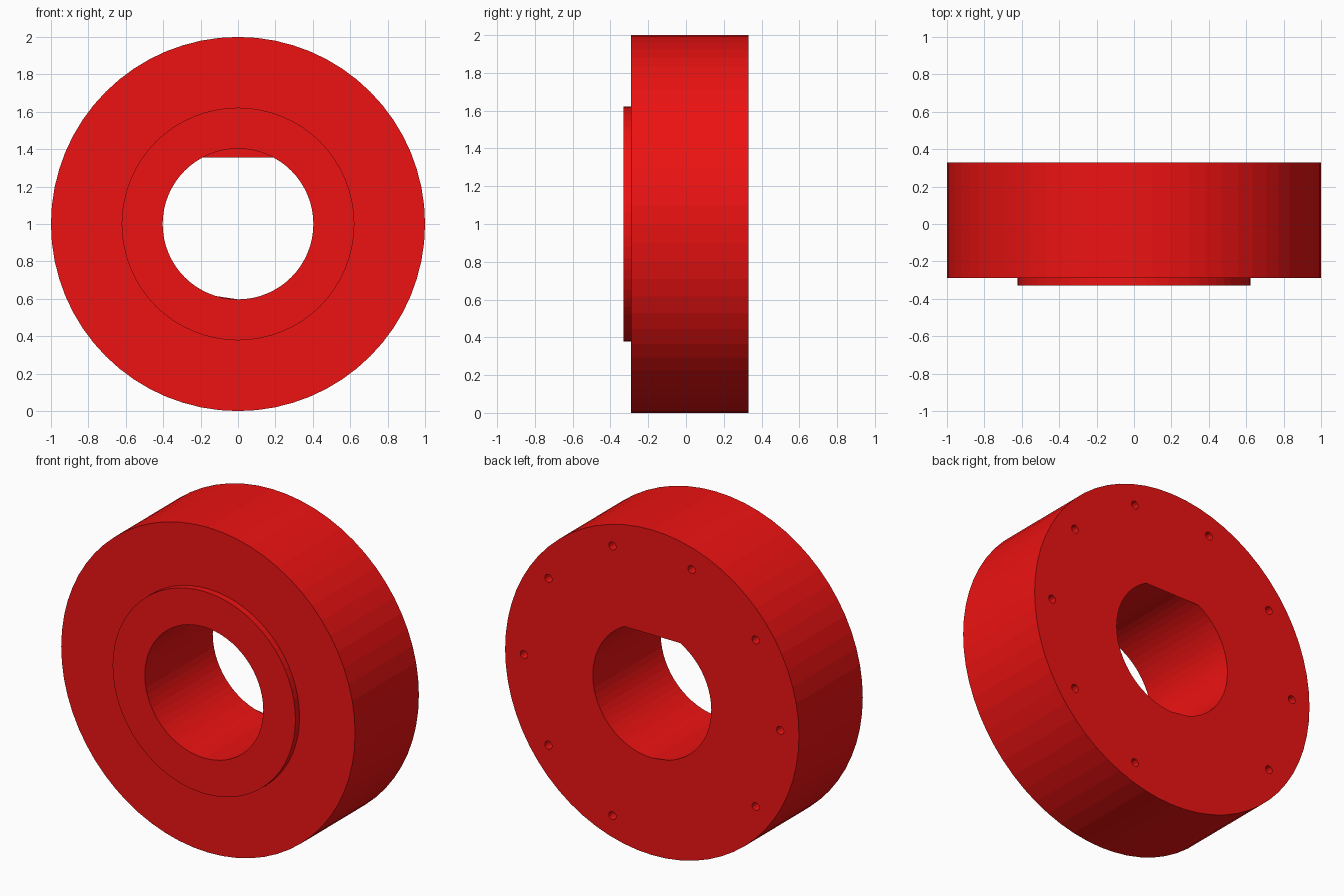
import bpy, bmesh
from math import sin, cos, pi, radians

if "Cube" in bpy.data.objects:
    bpy.data.objects.remove(bpy.data.objects["Cube"])

SIDES = 64
FRONT, STEP, BACK = -0.33, -0.29, 0.33
BORE, BOSS, RIM = 0.403, 0.622, 1.0

red = bpy.data.materials.new("red")
red.diffuse_color = (0.85, 0.006, 0.006, 1)
red.use_nodes = True
red.node_tree.nodes["Principled BSDF"].inputs["Base Color"].default_value = red.diffuse_color


def ring(bm, r, y, n, cx=0.0, cz=1.0):
    return [bm.verts.new((cx + r * sin(2 * pi * i / n), y, cz + r * cos(2 * pi * i / n)))
            for i in range(n)]


def bridge(bm, a, b):
    n = len(a)
    for i in range(n):
        j = (i + 1) % n
        bm.faces.new((a[i], a[j], b[j], b[i]))


def loop_edges(bm, verts):
    return [bm.edges.get(p) or bm.edges.new(p) for p in zip(verts, verts[1:] + verts[:1])]


def finish(bm, name):
    mesh = bpy.data.meshes.new(name)
    bm.to_mesh(mesh)
    bm.free()
    mesh.materials.append(red)
    bpy.context.collection.objects.link(bpy.data.objects.new(name, mesh))


# Wheel body: bore, raised front boss, front face and rim
bm = bmesh.new()
profile = [(BORE, BACK), (BORE, FRONT), (BOSS, FRONT), (BOSS, STEP), (RIM, STEP), (RIM, BACK)]
rings = [ring(bm, r, y, SIDES) for r, y in profile]
for a, b in zip(rings, rings[1:]):
    bridge(bm, a, b)
finish(bm, "wheel_body")

# Back plate: hole with a flat top and one flat spot at the bottom
bm = bmesh.new()
edges = loop_edges(bm, ring(bm, RIM, BACK, SIDES))
half = SIDES // 2
hole = []
for i in range(5, SIDES - 4):
    if half < i < half + 3:
        continue
    a = 2 * pi * i / SIDES
    hole.append(bm.verts.new((BORE * sin(a), BACK, 1 + BORE * cos(a))))
edges += loop_edges(bm, hole)

# Small bolt pockets around the back plate, one position left out
for k in range(10):
    deg = 18 + 36 * k
    if deg == 198:
        continue
    cx, cz = 0.872 * sin(radians(deg)), 1 + 0.872 * cos(radians(deg))
    mouth = ring(bm, 0.025, BACK, 12, cx, cz)
    floor = ring(bm, 0.025, BACK - 0.1, 12, cx, cz)
    bridge(bm, mouth, floor)
    bm.faces.new(floor)
    edges += loop_edges(bm, mouth)
filled = bmesh.ops.triangle_fill(bm, use_beauty=True, edges=edges, normal=(0, 1, 0))
for f in filled["geom"]:
    if isinstance(f, bmesh.types.BMFace):
        f.normal_update()
        if f.normal.y < 0:
            f.normal_flip()
finish(bm, "back_plate")
